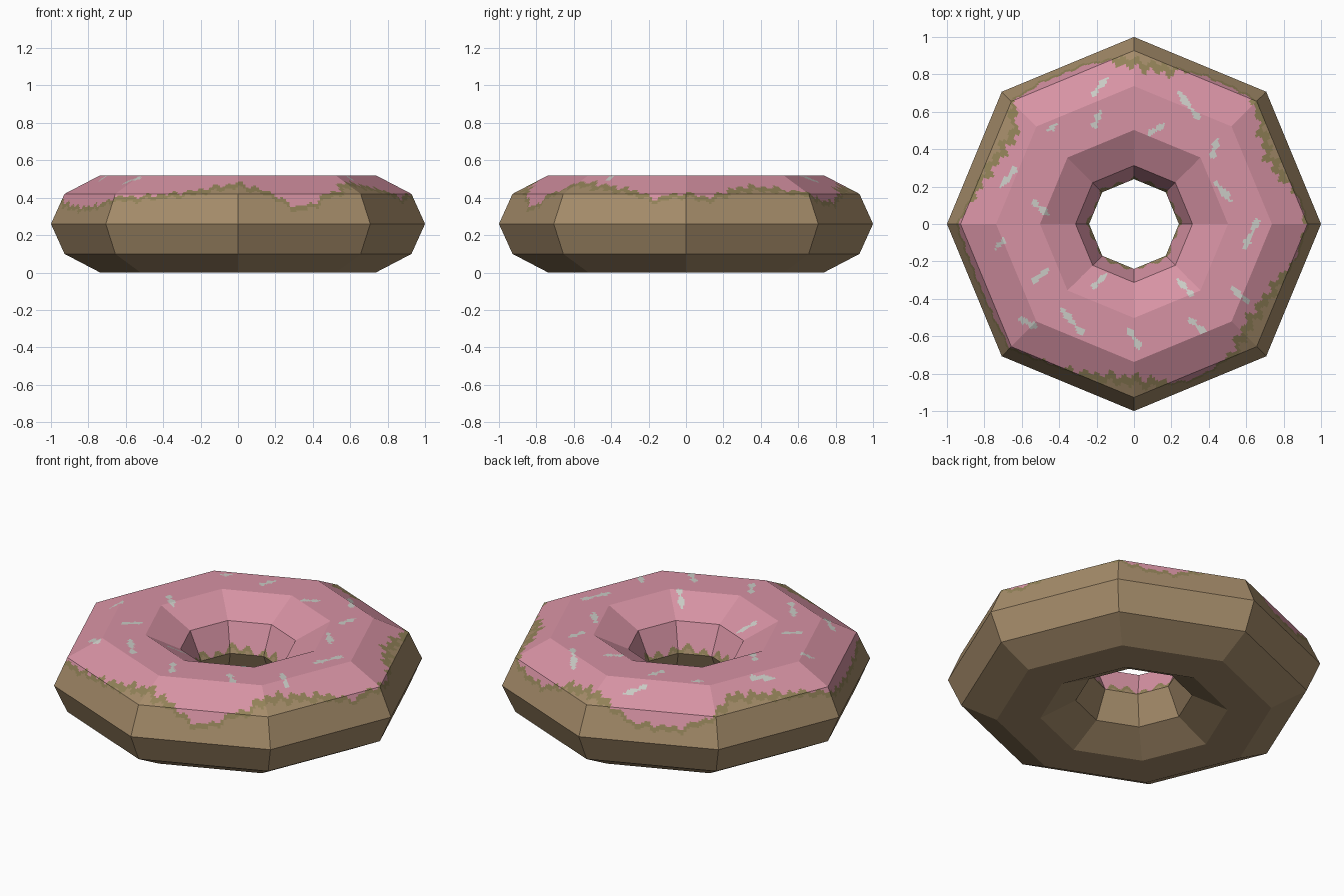
import bpy, bmesh, math
from mathutils import Vector

if "Cube" in bpy.data.objects:
    bpy.data.objects.remove(bpy.data.objects["Cube"])

SIDES, RING = 8, 10          # facets around the ring, sides of the cross-section
COLS, ROWS = 44, 18          # fine cuts per flat facet, for the painted icing
R, A, B, ZC = 0.62, 0.38, 0.273, 0.26

# Outer icing edge: angle in degrees, height of the edge
OUTER = [(0, .425), (8, .40), (17, .446), (26, .463), (37, .45), (45, .43), (53, .385),
         (64, .38), (77, .447), (90, .47), (98, .43), (107, .355), (123, .35), (131, .40),
         (135, .43), (141, .478), (149, .468), (161, .445), (174, .423), (185, .37),
         (199, .35), (213, .36), (225, .40), (236, .41), (250, .43), (264, .465),
         (270, .48), (276, .455), (283, .42), (289, .355), (297, .365), (301, .41),
         (308, .44), (315, .487), (326, .47), (341, .44), (350, .395), (355, .42), (360, .425)]

# Sprinkles seen from above: start x, y, end x, y
SPRINKLES = [(-.21, .70, -.145, .78), (.235, .71, .34, .57), (-.21, .53, -.18, .60),
             (-.46, .50, -.42, .53), (.09, .49, .16, .53), (.42, .37, .445, .45),
             (-.71, .20, -.64, .29), (.44, .22, .52, .12), (-.53, .11, -.46, .05),
             (.59, -.13, .655, .01), (-.74, -.13, -.70, -.09), (-.53, -.30, -.46, -.24),
             (-.21, -.33, -.15, -.27), (.235, -.30, .30, -.37), (.52, -.34, .60, -.41),
             (-.39, -.45, -.28, -.58), (-.60, -.51, -.53, -.55), (-.03, -.56, .025, -.65),
             (.30, -.51, .37, -.57)]


def material(name, rgb):
    m = bpy.data.materials.new(name)
    lin = [((c / 255 + .055) / 1.055) ** 2.4 for c in rgb]
    m.diffuse_color = (*lin, 1)
    m.use_nodes = True
    m.node_tree.nodes["Principled BSDF"].inputs["Base Color"].default_value = m.diffuse_color
    return m


def outer_edge(deg):
    for (a0, z0), (a1, z1) in zip(OUTER, OUTER[1:]):
        if a0 <= deg <= a1:
            z = z0 + (z1 - z0) * (deg - a0) / (a1 - a0)
            return z + .009 * math.sin(math.radians(deg * 72)) + .005 * math.sin(math.radians(deg * 43))
    return .42


def inner_edge(deg):
    t = math.radians(deg)
    return .285 + .018 * math.sin(t * 17) + .012 * math.sin(t * 6 + 1)


def on_sprinkle(p):
    for x0, y0, x1, y1 in SPRINKLES:
        a, d = Vector((x0, y0)), Vector((x1 - x0, y1 - y0))
        t = max(0, min(1, (p - a).dot(d) / d.dot(d)))
        if (p - a - d * t).length < .013 + .006 * math.sin(t * 9 + x0 * 20):
            return True
    return False


def paint(c):
    """0 dough, 1 icing, 2 sprinkle, 3 browned rim beside the icing"""
    if c.z < ZC:
        return 0
    deg = math.degrees(math.atan2(c.y, c.x)) % 360
    flat = Vector((c.x, c.y))
    edge = outer_edge(deg) if flat.length > .53 else inner_edge(deg)
    if c.z > .515 or c.z > edge:
        return 2 if on_sprinkle(flat) else 1
    return 3 if c.z > edge - .025 else 0


# Ten-sided cross-section; the upper half is cut finely for the painted icing
corners = [(R + A * math.cos(2 * math.pi * i / RING), ZC + B * math.sin(2 * math.pi * i / RING))
           for i in range(RING + 1)]
profile = []
for i in range(RING):
    (r0, z0), (r1, z1) = corners[i], corners[i + 1]
    rows = ROWS if i < RING // 2 else 1
    profile += [(r0 + (r1 - r0) * k / rows, z0 + (z1 - z0) * k / rows) for k in range(rows)]

# Eight straight facets around the ring
dirs = []
for s in range(SIDES):
    a0, a1 = (2 * math.pi * (s + k) / SIDES for k in (0, 1))
    p, q = Vector((math.cos(a0), math.sin(a0))), Vector((math.cos(a1), math.sin(a1)))
    dirs += [p.lerp(q, k / COLS) for k in range(COLS)]

bm = bmesh.new()
grid = [[bm.verts.new((d.x * r, d.y * r, z)) for r, z in profile] for d in dirs]
n, m = len(dirs), len(profile)
for i in range(n):
    a, b = grid[i], grid[(i + 1) % n]
    for j in range(m):
        k = (j + 1) % m
        f = bm.faces.new((a[j], b[j], b[k], a[k]))
        f.material_index = paint(f.calc_center_median())
bmesh.ops.recalc_face_normals(bm, faces=bm.faces[:])

mesh = bpy.data.meshes.new("iced_ring_cake")
bm.to_mesh(mesh)
bm.free()
for name, rgb in (("dough", (165, 140, 106)), ("pink_icing", (214, 146, 163)),
                  ("pale_sprinkles", (200, 202, 196)), ("browned_rim", (146, 130, 88))):
    mesh.materials.append(material(name, rgb))
ring = bpy.data.objects.new("iced_ring_cake", mesh)
bpy.context.collection.objects.link(ring)
